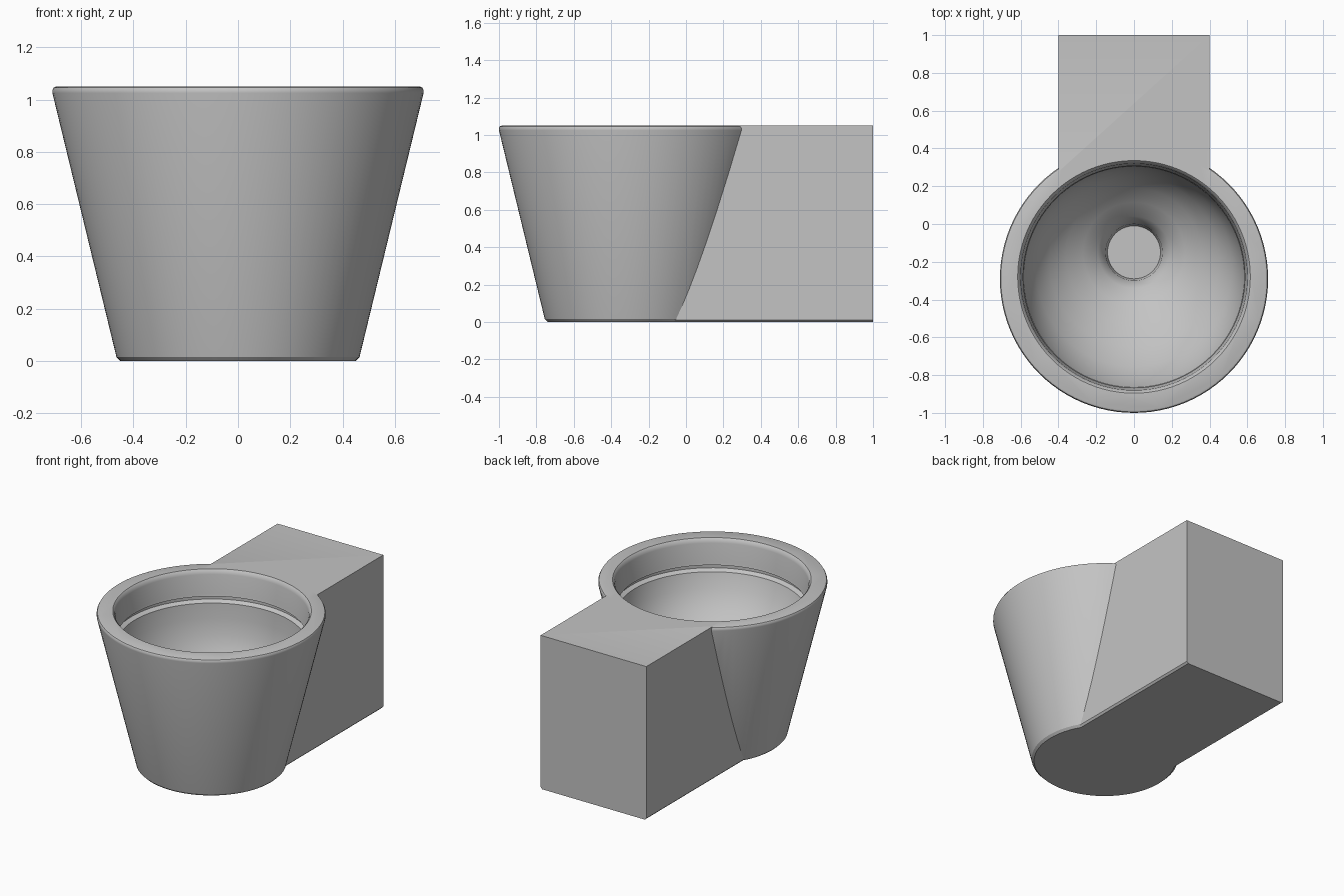
import bpy, bmesh, math

cube = bpy.data.objects.get("Cube")
if cube:
    bpy.data.objects.remove(cube, do_unlink=True)

HEIGHT = 1.05
BOWL_Y = -0.29
SIDES = 96

grey = bpy.data.materials.new("plain grey")
grey.use_nodes = True
colour = (0.55, 0.55, 0.55, 1)
grey.diffuse_color = colour
grey.node_tree.nodes["Principled BSDF"].inputs["Base Color"].default_value = colour


def make_object(name, bm):
    bmesh.ops.recalc_face_normals(bm, faces=bm.faces)
    mesh = bpy.data.meshes.new(name)
    bm.to_mesh(mesh)
    bm.free()
    mesh.materials.append(grey)
    obj = bpy.data.objects.new(name, mesh)
    bpy.context.collection.objects.link(obj)
    return obj


def loft(name, rings):
    """Closed solid through circles given as (radius, centre y, z)."""
    bm = bmesh.new()
    loops = []
    for r, cy, z in rings:
        loops.append([bm.verts.new((r * math.cos(a), cy + r * math.sin(a), z))
                      for a in (2 * math.pi * i / SIDES for i in range(SIDES))])
    for low, high in zip(loops, loops[1:]):
        for i in range(SIDES):
            j = (i + 1) % SIDES
            bm.faces.new((low[i], low[j], high[j], high[i]))
    bm.faces.new(loops[0])
    bm.faces.new(loops[-1])
    return make_object(name, bm)


def combine(target, tool, operation):
    mod = target.modifiers.new(operation.lower(), "BOOLEAN")
    mod.operation = operation
    mod.solver = "EXACT"
    mod.object = tool
    bpy.context.view_layer.objects.active = target
    bpy.ops.object.modifier_apply(modifier=mod.name)
    bpy.data.objects.remove(tool, do_unlink=True)


# Tapered outer bowl with softened rim and foot
body = loft("toilet_body", [
    (0.45, BOWL_Y, 0), (0.465, BOWL_Y, 0.015),
    (0.71, BOWL_Y, 1.025), (0.71, BOWL_Y, 1.037),
    (0.705, BOWL_Y, 1.046), (0.695, BOWL_Y, HEIGHT)])

# Rectangular back block with chamfered lower side edges
bm = bmesh.new()
bmesh.ops.create_cube(bm, size=1)
for v in bm.verts:
    v.co.x *= 0.8
    v.co.y = 1 if v.co.y > 0 else -0.25
    v.co.z = HEIGHT if v.co.z > 0 else 0
low_sides = [e for e in bm.edges
             if all(v.co.z < 0.01 for v in e.verts)
             and e.verts[0].co.x == e.verts[1].co.x]
bmesh.ops.bevel(bm, geom=low_sides, offset=0.012, segments=1, affect="EDGES")
combine(body, make_object("back_block", bm), "UNION")

# Hollow: drain, offset basin, groove and lip
cavity = loft("basin_cutter", [
    (0.14, -0.15, 0.15), (0.15, -0.15, 0.24), (0.19, -0.15, 0.30),
    (0.27, -0.155, 0.36), (0.36, -0.17, 0.43), (0.45, -0.2, 0.52),
    (0.52, -0.235, 0.62), (0.565, -0.265, 0.73), (0.585, -0.28, 0.83),
    (0.612, -0.28, 0.845), (0.612, -0.28, 0.865), (0.587, -0.28, 0.875),
    (0.59, -0.28, 0.89), (0.6, -0.28, 1.02), (0.606, -0.28, 1.04),
    (0.616, -0.28, HEIGHT), (0.616, -0.28, 1.2)])
cavity.hide_render = True
combine(body, cavity, "DIFFERENCE")

bpy.ops.object.select_all(action="DESELECT")
body.select_set(True)
bpy.context.view_layer.objects.active = body
bpy.ops.object.shade_smooth_by_angle(angle=math.radians(30))
